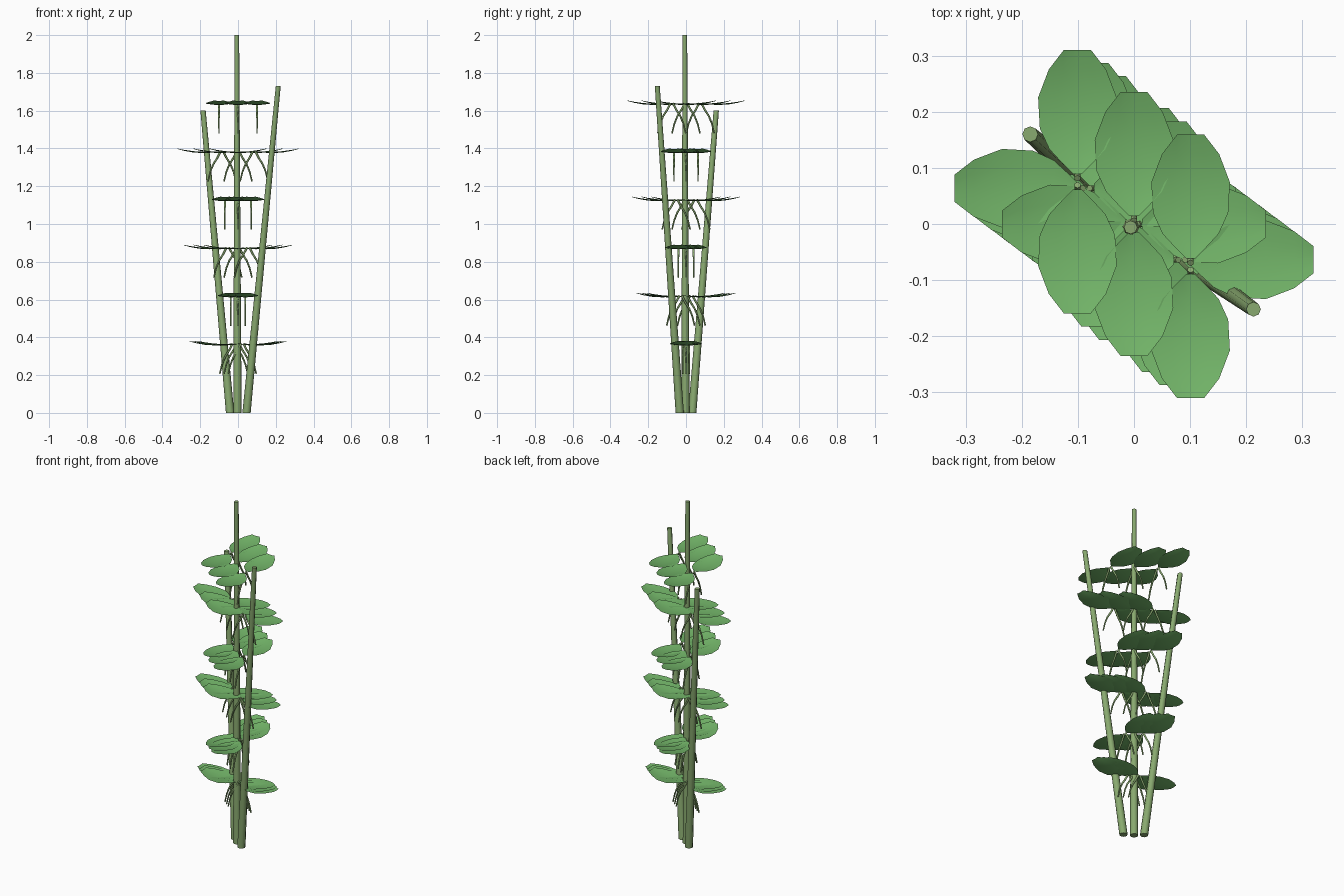
import bpy, bmesh, math
from mathutils import Vector, Matrix

if "Cube" in bpy.data.objects:
    bpy.data.objects.remove(bpy.data.objects["Cube"])


def material(name, col):
    m = bpy.data.materials.new(name)
    m.diffuse_color = (*col, 1)
    m.use_nodes = True
    m.node_tree.nodes["Principled BSDF"].inputs["Base Color"].default_value = m.diffuse_color
    return m


stem_mat = material("stem_green", (0.25, 0.40, 0.16))
leaf_mat = material("leaf_green", (0.17, 0.46, 0.14))


def add(name, mesh, loc=(0, 0, 0), rot=0):
    ob = bpy.data.objects.new(name, mesh)
    ob.location = loc
    ob.rotation_euler.z = rot
    bpy.context.collection.objects.link(ob)
    return ob


def finish(bm, name, mat):
    bmesh.ops.recalc_face_normals(bm, faces=bm.faces)
    for f in bm.faces:
        f.smooth = len(f.verts) == 4
    me = bpy.data.meshes.new(name)
    bm.to_mesh(me)
    bm.free()
    me.materials.append(mat)
    return me


def tube(name, pts, radii, sides, mat, level=False):
    """Round tube along points; level=True keeps its rings horizontal."""
    bm = bmesh.new()
    pts = [Vector(p) for p in pts]
    rings = []
    for i, p in enumerate(pts):
        d = pts[min(i + 1, len(pts) - 1)] - pts[max(i - 1, 0)]
        rot = Matrix() if level else Vector((0, 0, 1)).rotation_difference(d).to_matrix().to_4x4()
        rings.append([bm.verts.new(p + rot @ Vector((radii[i] * math.cos(a), radii[i] * math.sin(a), 0)))
                      for a in (2 * math.pi * k / sides for k in range(sides))])
    for a, b in zip(rings, rings[1:]):
        for k in range(sides):
            n = (k + 1) % sides
            bm.faces.new((a[k], a[n], b[n], b[k]))
    bm.faces.new(rings[0])
    bm.faces.new(rings[-1])
    return finish(bm, name, mat)


# Three canes fanning out from the base
canes = [("centre_stem", (-0.003, -0.003, 0), (-0.006, -0.006, 2), 0.012),
         ("left_stem", (-0.042, 0.033, 0), (-0.185, 0.16, 1.6), 0.014),
         ("right_stem", (0.045, -0.033, 0), (0.213, -0.152, 1.73), 0.013)]
for name, a, b, r in canes:
    add(name, tube(name, [a, b], [0.022, r], 8, stem_mat, True))

# Shared leaf: gently cupped blade growing along +x
outline = [(0.014, 0.008), (0.034, 0.028), (0.058, 0.05), (0.095, 0.067),
           (0.15, 0.07), (0.2, 0.051), (0.235, 0.024)]
bm = bmesh.new()
rows = []
for d, w in outline:
    rows.append([bm.verts.new((d, w * s, -0.010 + 1.2 * (d - 0.1) ** 2 + 0.007 * s * s * w / 0.07))
                 for s in (-1, -0.5, 0, 0.5, 1)])
for a, b in zip(rows, rows[1:]):
    for k in range(4):
        bm.faces.new((a[k], b[k], b[k + 1], a[k + 1]))
leaf_mesh = finish(bm, "leaf", leaf_mat)

# Shared stalk: arches from the leaf base outward and down
stalk_mesh = tube("leaf_stalk",
                  [(0.006, 0, 0), (0.024, 0, -0.035), (0.046, 0, -0.07), (0.062, 0, -0.11), (0.074, 0, -0.16)],
                  [0.006, 0.0055, 0.005, 0.0045, 0.004], 6, stem_mat)

# Six tiers of opposite leaf pairs, turning a quarter each tier
for tier in range(6):
    z = 0.367 + 0.2546 * tier
    for side in (-1, 0, 1):
        loc = (side * 0.0615 * z, -side * 0.046 * z, z)
        for half in (0, 1):
            rot = math.pi * half + (tier % 2) * math.pi / 2
            add("leaf", leaf_mesh, loc, rot)
            add("leaf_stalk", stalk_mesh, loc, rot)
